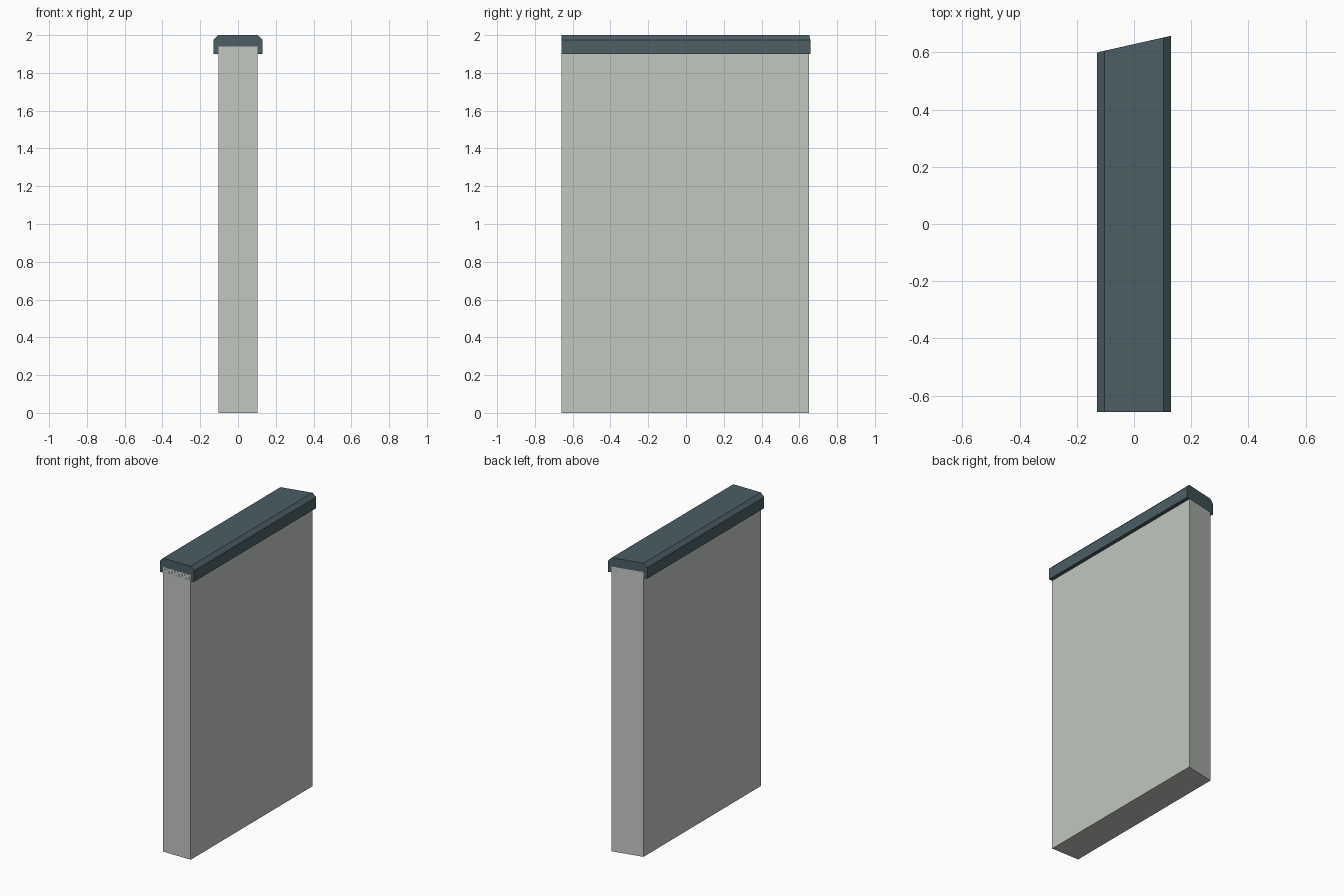
import bpy, bmesh

if "Cube" in bpy.data.objects:
    bpy.data.objects.remove(bpy.data.objects["Cube"])

FRONT_Y = -0.658
HALF_CAP = 0.129


def back_y(x):
    # mitred rear end: slants from y=0.60 on the left to y=0.658 on the right
    return 0.60 + 0.058 * (x + HALF_CAP) / (2 * HALF_CAP)


def extruded(name, half_profile, color):
    # mirror the right half of an x-z profile and sweep it front to mitred back
    profile = half_profile + [(-x, z) for x, z in reversed(half_profile)]
    bm = bmesh.new()
    front = [bm.verts.new((x, FRONT_Y, z)) for x, z in profile]
    back = [bm.verts.new((x, back_y(x), z)) for x, z in profile]
    bm.faces.new(front)
    bm.faces.new(back[::-1])
    n = len(profile)
    for i in range(n):
        j = (i + 1) % n
        bm.faces.new((front[i], back[i], back[j], front[j]))
    bmesh.ops.recalc_face_normals(bm, faces=bm.faces)
    mesh = bpy.data.meshes.new(name)
    bm.to_mesh(mesh)
    bm.free()
    mat = bpy.data.materials.new(name + "_paint")
    mat.diffuse_color = (*color, 1)
    mat.use_nodes = True
    mat.node_tree.nodes["Principled BSDF"].inputs["Base Color"].default_value = mat.diffuse_color
    mesh.materials.append(mat)
    obj = bpy.data.objects.new(name, mesh)
    bpy.context.collection.objects.link(obj)
    return obj


# wall panel
extruded("wall", [(0.104, 0.0), (0.104, 1.94)], (0.54, 0.57, 0.53))

# chamfered coping overlapping the wall top
extruded("coping", [(HALF_CAP, 1.90), (HALF_CAP, 1.975), (0.104, 2.0)],
         (0.07, 0.112, 0.125))
